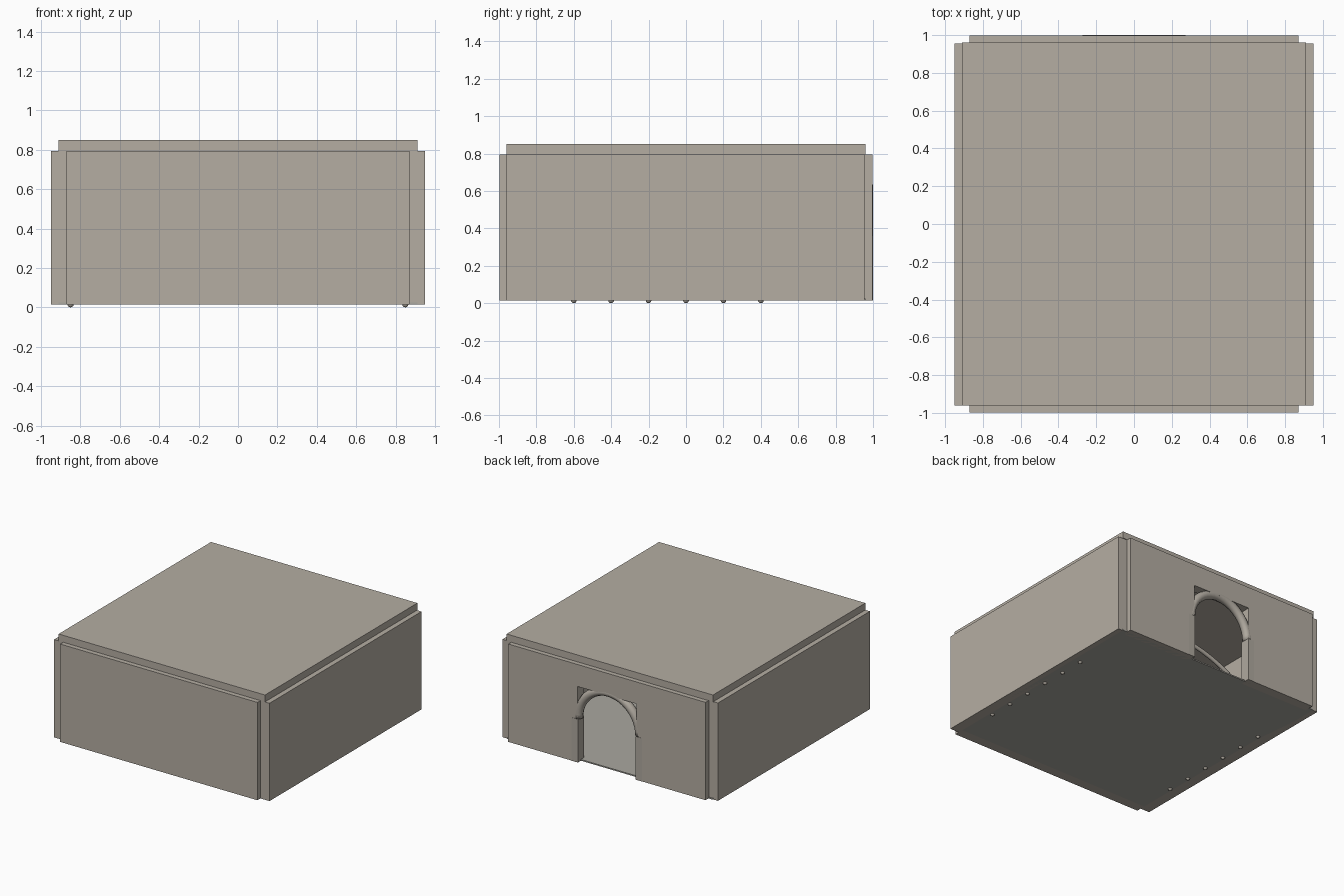
import bpy, bmesh, math

if "Cube" in bpy.data.objects:
    bpy.data.objects.remove(bpy.data.objects["Cube"])


def material(name, rgb):
    m = bpy.data.materials.new(name)
    m.diffuse_color = (*rgb, 1)
    m.use_nodes = True
    m.node_tree.nodes["Principled BSDF"].inputs["Base Color"].default_value = m.diffuse_color
    return m


WALL = material("wall_stone", (0.46, 0.42, 0.365))
FLOOR = material("floor_stone", (0.40, 0.39, 0.35))
TRIM = material("trim_stone", (0.43, 0.395, 0.345))


def finish(bm, name, mat, smooth=False):
    bmesh.ops.recalc_face_normals(bm, faces=bm.faces)
    mesh = bpy.data.meshes.new(name)
    bm.to_mesh(mesh)
    bm.free()
    for p in mesh.polygons:
        p.use_smooth = smooth
    mesh.materials.append(mat)
    ob = bpy.data.objects.new(name, mesh)
    bpy.context.collection.objects.link(ob)
    return ob


def box(name, mat, x0, x1, y0, y1, z0, z1):
    bm = bmesh.new()
    bmesh.ops.create_cube(bm, size=1)
    bmesh.ops.scale(bm, vec=(x1 - x0, y1 - y0, z1 - z0), verts=bm.verts)
    bmesh.ops.translate(bm, vec=((x0 + x1) / 2, (y0 + y1) / 2, (z0 + z1) / 2), verts=bm.verts)
    return finish(bm, name, mat)


def half_arch(name, y, z, rx, rz, tube, segs=24, sides=8):
    """Half-elliptical tube standing in the x-z plane."""
    bm = bmesh.new()
    rings = []
    for i in range(segs + 1):
        a = math.pi * i / segs
        ring = []
        for j in range(sides):
            b = 2 * math.pi * j / sides
            r = tube * math.cos(b)
            ring.append(bm.verts.new(((rx + r) * math.cos(a), y + tube * math.sin(b),
                                      z + (rz + r) * math.sin(a))))
        rings.append(ring)
    for r0, r1 in zip(rings, rings[1:]):
        for j in range(sides):
            k = (j + 1) % sides
            bm.faces.new((r0[j], r0[k], r1[k], r1[j]))
    bm.faces.new(rings[0])
    bm.faces.new(rings[-1])
    return finish(bm, name, TRIM, True)


BASE, TOP = 0.015, 0.795

# Floor and ceiling slabs
box("floor", FLOOR, -0.91, 0.91, -0.96, 0.96, BASE, 0.025)
box("ceiling", WALL, -0.91, 0.91, -0.96, 0.96, TOP, 0.85)

# Solid walls
box("front_wall", WALL, -0.87, 0.87, -0.998, -0.92, BASE, TOP)
for s, side in ((-1, "left"), (1, "right")):
    x0, x1 = sorted((s * 0.87, s * 0.95))
    box(side + "_wall", WALL, x0, x1, -0.96, 0.955, BASE, TOP)

# Back wall with doorway
bm = bmesh.new()
outline = [(-0.87, BASE), (-0.26, BASE), (-0.26, 0.62), (0.26, 0.62),
           (0.26, BASE), (0.87, BASE), (0.87, TOP), (-0.87, TOP)]
face = bm.faces.new([bm.verts.new((x, 0.92, z)) for x, z in outline])
ext = bmesh.ops.extrude_face_region(bm, geom=[face])
bmesh.ops.translate(bm, vec=(0, 0.077, 0),
                    verts=[v for v in ext["geom"] if isinstance(v, bmesh.types.BMVert)])
finish(bm, "back_wall", WALL)

# Door posts and arch
for s, side in ((-1, "left"), (1, "right")):
    x0, x1 = sorted((s * 0.255, s * 0.31))
    box(side + "_door_post", TRIM, x0, x1, 0.92, 0.999, BASE, 0.36)
half_arch("door_arch", 0.966, 0.36, 0.27, 0.27, 0.034)

# Vault ribs inside the room with rounded feet
for i in range(6):
    y = -0.6 + 0.2 * i
    half_arch(f"vault_rib_{i}", y, 0.02, 0.85, 0.56, 0.016, 32)
    for s, side in ((-1, "left"), (1, "right")):
        bm = bmesh.new()
        bmesh.ops.create_icosphere(bm, subdivisions=2, radius=0.016)
        bmesh.ops.translate(bm, vec=(s * 0.85, y, 0.016), verts=bm.verts)
        finish(bm, f"{side}_rib_foot_{i}", TRIM, True)
